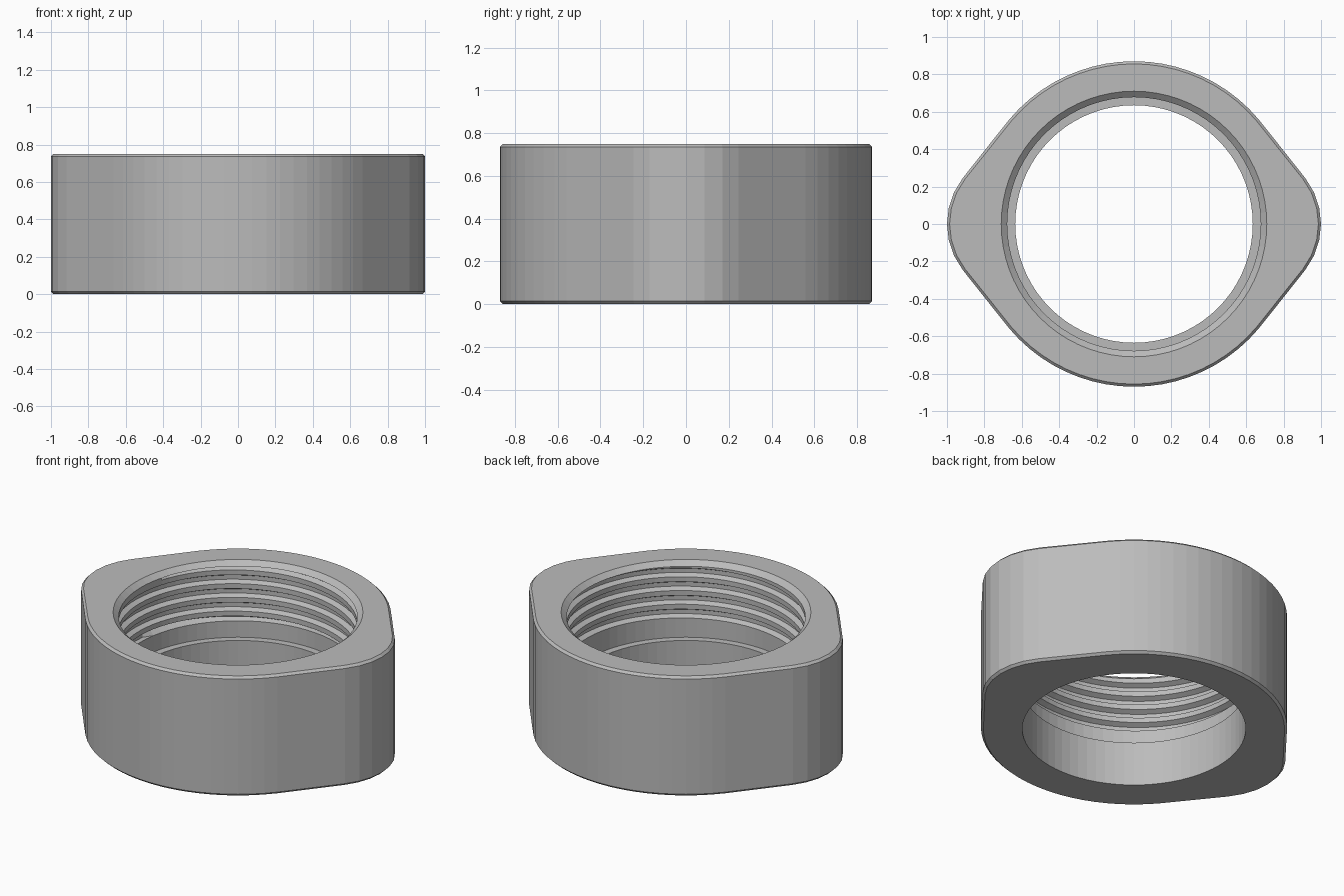
import bpy, bmesh, math

if "Cube" in bpy.data.objects:
    bpy.data.objects.remove(bpy.data.objects["Cube"])

N = 72                      # columns around the axis
HEIGHT, CHAMFER = 0.75, 0.014
BODY_R, TIP_R = 0.87, 0.40  # main arc and rounded end arcs
BORE_R, CREST_R, ROOT_R, MOUTH_R = 0.635, 0.678, 0.708, 0.71
LEDGE_Z, THREAD_LOW, THREAD_TOP, PITCH = 0.277, 0.38, 0.722, 0.086


def outer_radius(t):
    """Outline: big arc, tangent flats and two rounded ends."""
    t = math.atan2(abs(math.sin(t)), abs(math.cos(t)))
    c = 1 - TIP_R
    a = math.acos((BODY_R - TIP_R) / c)
    tip = math.atan2(TIP_R * math.sin(a), c + TIP_R * math.cos(a))
    if t >= a:
        return BODY_R
    if t >= tip:
        return BODY_R / math.cos(t - a)
    return c * math.cos(t) + math.sqrt(TIP_R ** 2 - (c * math.sin(t)) ** 2)


def thread_rows(t):
    """Helical trapezoid thread, from top to bottom, clipped at both ends."""
    rows = []
    shape = [(0.82, ROOT_R), (0.52, ROOT_R), (0.36, CREST_R), (0.0, CREST_R)]
    for k in range(5, -3, -1):
        for phase, r in shape:
            z = THREAD_LOW + PITCH * (k + phase + t / math.tau)
            if z >= THREAD_TOP or z <= THREAD_LOW:
                z, r = min(max(z, THREAD_LOW), THREAD_TOP), CREST_R
            rows.append((r, z))
    return rows


def section(t):
    """Closed radial cross-section at one angle."""
    r = outer_radius(t)
    return ([(BORE_R, 0), (r - CHAMFER, 0), (r, CHAMFER),
             (r, HEIGHT - CHAMFER), (r - CHAMFER, HEIGHT),
             (MOUTH_R, HEIGHT), (CREST_R, THREAD_TOP)]
            + thread_rows(t)
            + [(CREST_R, THREAD_LOW), (CREST_R, LEDGE_Z), (BORE_R, LEDGE_Z)])


# Threaded collar: sections swept around the axis
bm = bmesh.new()
columns = []
for i in range(N + 1):
    t = math.tau * i / N
    columns.append([bm.verts.new((r * math.cos(t), r * math.sin(t), z))
                    for r, z in section(t)])
for a, b in zip(columns, columns[1:]):
    for j in range(len(a)):
        k = (j + 1) % len(a)
        bm.faces.new((a[j], b[j], b[k], a[k]))
bmesh.ops.remove_doubles(bm, verts=bm.verts, dist=1e-5)
bmesh.ops.dissolve_degenerate(bm, edges=bm.edges, dist=1e-5)
bmesh.ops.recalc_face_normals(bm, faces=bm.faces)

mesh = bpy.data.meshes.new("threaded_collar")
bm.to_mesh(mesh)
bm.free()
collar = bpy.data.objects.new("threaded_collar", mesh)
bpy.context.collection.objects.link(collar)

grey = bpy.data.materials.new("light_grey")
grey.diffuse_color = (0.5, 0.5, 0.5, 1)
grey.use_nodes = True
grey.node_tree.nodes["Principled BSDF"].inputs["Base Color"].default_value = grey.diffuse_color
mesh.materials.append(grey)
